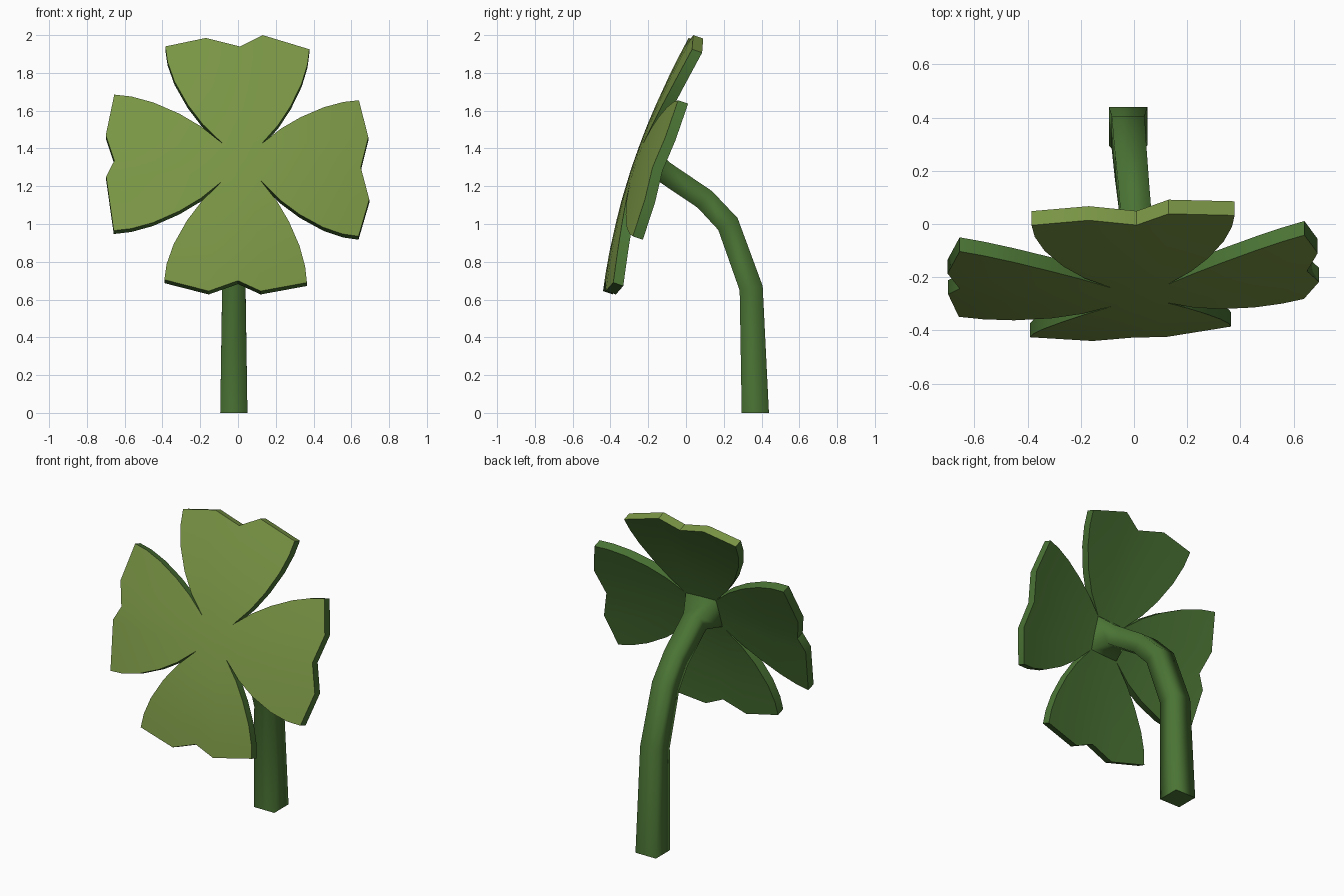
import bpy, bmesh
from mathutils import Vector

if "Cube" in bpy.data.objects:
    bpy.data.objects.remove(bpy.data.objects["Cube"])


def material(name, rgb):
    m = bpy.data.materials.new(name)
    m.diffuse_color = (*rgb, 1)
    m.use_nodes = True
    m.node_tree.nodes["Principled BSDF"].inputs["Base Color"].default_value = m.diffuse_color
    return m


olive = material("olive leaf front", (0.195, 0.305, 0.060))
green = material("stem green", (0.070, 0.175, 0.035))
BACK = Vector((0, 0.053, -0.018))          # leaf thickness direction


def surf(x, z):
    """Tilted, gently domed front surface of the leaf."""
    dz = z - 1.32
    return Vector((x, -0.275 + 0.34 * dz + 0.06 * x + 0.155 * (x * x + dz * dz), z))


def finish(bm, name, mats):
    bmesh.ops.recalc_face_normals(bm, faces=bm.faces)
    me = bpy.data.meshes.new(name)
    bm.to_mesh(me)
    bm.free()
    ob = bpy.data.objects.new(name, me)
    bpy.context.collection.objects.link(ob)
    for m in mats:
        me.materials.append(m)
    return ob


# Four notches between the leaflets: upper left, upper right, lower right, lower left
UL, UR, LR, LL = (-0.08, 1.425), (0.125, 1.425), (0.12, 1.23), (-0.08, 1.23)

# Each leaflet: inner edge ends, radial axis (0 = x, 1 = z), notched tip outline
LEAFLETS = [
    (UL, UR, 1, [(-0.385, 1.94), (-0.17, 1.985), (0.01, 1.94), (0.13, 2.0), (0.378, 1.925)]),
    (UR, LR, 0, [(0.64, 1.655), (0.69, 1.46), (0.65, 1.30), (0.695, 1.13), (0.638, 0.935)]),
    (LR, LL, 1, [(0.365, 0.69), (0.12, 0.645), (0.0, 0.70), (-0.155, 0.645), (-0.39, 0.705)]),
    (LL, UL, 0, [(-0.658, 0.965), (-0.698, 1.25), (-0.655, 1.335), (-0.70, 1.47), (-0.655, 1.685)]),
]
# Rows along a leaflet: (distance fraction, width fraction)
ROWS = [(0, 0), (0.2, 0.35), (0.4, 0.61), (0.64, 0.84), (0.84, 0.96), (1, 1)]

# Leaf: front skin, then extruded backwards
bm = bmesh.new()
centre = bm.verts.new(surf(0.02, 1.33))
for a, b, axis, tip in LEAFLETS:
    rows = []
    for t, w in ROWS:
        row = []
        for i, end in enumerate(tip):
            start = [a[k] + (b[k] - a[k]) * i / 4 for k in (0, 1)]
            p = [start[k] + (end[k] - start[k]) * (t if k == axis else w) for k in (0, 1)]
            row.append(bm.verts.new(surf(*p)))
        rows.append(row)
    for r0, r1 in zip(rows, rows[1:]):
        for i in range(4):
            bm.faces.new((r0[i], r1[i], r1[i + 1], r0[i + 1]))
    for i in range(4):
        bm.faces.new((centre, rows[0][i], rows[0][i + 1]))
bmesh.ops.remove_doubles(bm, verts=bm.verts, dist=0.0005)
front = list(bm.faces)
ext = bmesh.ops.extrude_face_region(bm, geom=front, use_keep_orig=True)
bmesh.ops.translate(bm, vec=BACK, verts=[g for g in ext["geom"] if isinstance(g, bmesh.types.BMVert)])
bmesh.ops.recalc_face_normals(bm, faces=bm.faces)
# Olive on the front and on the upper leaflet's tip rim, green elsewhere
for f in bm.faces:
    top_rim = f.normal.z > 0.6 and f.calc_center_median().z > 1.85
    f.material_index = 0 if f.normal.y < -0.7 or top_rim else 1
leaf = finish(bm, "clover_leaf", [olive, green])
bpy.context.view_layer.objects.active = leaf
leaf.select_set(True)
bpy.ops.object.shade_smooth_by_angle(angle=0.6)

# Stem: square section swept along a bent path, flaring into the leaf's back
PATH = [(-0.022, 0.367, 0.0, 0.072), (-0.022, 0.345, 0.66, 0.062),
        (-0.012, 0.222, 1.0, 0.06), (0.0, 0.10, 1.13, 0.058), (0.018, -0.115, 1.275, 0.058)]
bm = bmesh.new()
pts = [Vector(p[:3]) for p in PATH]
rings = []
for i, p in enumerate(PATH):
    d0 = (pts[i] - pts[max(i - 1, 0)]).normalized()
    d1 = (pts[min(i + 1, len(pts) - 1)] - pts[i]).normalized()
    d = Vector((0, 0, 1)) if i == 0 else (d0 + d1).normalized()
    n = Vector((0, d.z, -d.y)).normalized()
    rings.append([bm.verts.new(pts[i] + Vector((sx * p[3], 0, 0)) + n * sn * p[3])
                  for sx, sn in ((-1, -1), (1, -1), (1, 1), (-1, 1))])
rings.append([bm.verts.new(surf(*q) + BACK * 0.95) for q in (LL, LR, UR, UL)])
for r0, r1 in zip(rings, rings[1:]):
    for i in range(4):
        j = (i + 1) % 4
        bm.faces.new((r0[i], r0[j], r1[j], r1[i])).smooth = True
bm.faces.new(rings[0])
bm.faces.new(rings[-1])
finish(bm, "stem", [green])
